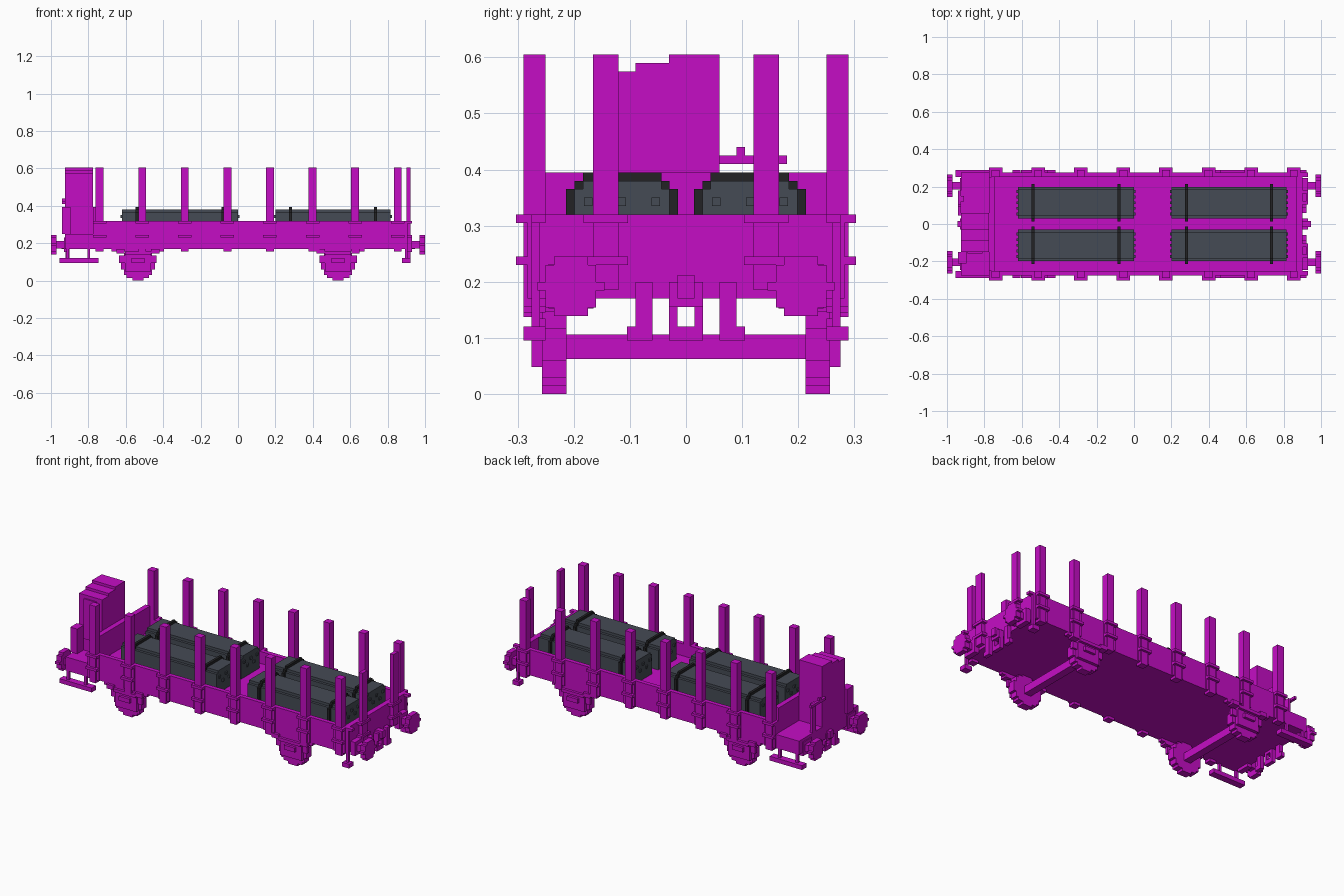
import bpy, bmesh, math
from mathutils import Matrix, Vector

if "Cube" in bpy.data.objects:
    bpy.data.objects.remove(bpy.data.objects["Cube"], do_unlink=True)

# Shared dimensions
UNIT = 0.015
THIN, THICK = UNIT / 2, UNIT * 2
FRAME, DECK, RAIL, WALL, TOP = 0.17, 0.25, 0.32, 0.395, 0.605
STEP, BRACKET = 0.095, 0.23
INNER, SIDE, OUTER, RIM = 0.25, 0.275, 0.29, 0.303
TAIL, CAB, NOSE = -0.925, -0.775, 0.9
GAUGE, AXLE, WHEEL = 0.235, 0.535, 0.088
BUFFER, BUFFER_HEIGHT = 0.205, 0.192


def material(name, red, green, blue):
    mat = bpy.data.materials.new(name)
    mat.use_nodes = True
    mat.diffuse_color = (red, green, blue, 1)
    shader = mat.node_tree.nodes["Principled BSDF"]
    shader.inputs["Base Color"].default_value = mat.diffuse_color
    return mat


MAGENTA = material("magenta paint", 0.56, 0.004, 0.56)
STEEL = material("slate steel", 0.06, 0.07, 0.09)
STRAP = material("black strap", 0.016, 0.016, 0.018)


def about(centre, half):
    return centre - half, centre + half


def up(start, length):
    return start, start + length


def flip(span):
    return -span[1], -span[0]


def block(name, x, y, z, mat=MAGENTA):
    """Box object filling the three spans."""
    spans = (x, y, z)
    centre = Vector([(low + high) / 2 for low, high in spans])
    size = Vector([high - low for low, high in spans])
    bm = bmesh.new()
    bmesh.ops.create_cube(bm, size=1, matrix=Matrix.Translation(centre) @ Matrix.Diagonal((*size, 1)))
    mesh = bpy.data.meshes.new(name)
    bm.to_mesh(mesh)
    bm.free()
    mesh.materials.append(mat)
    bpy.context.collection.objects.link(bpy.data.objects.new(name, mesh))


def pair(name, x, y, z, mat=MAGENTA):
    """The same box on the left and right sides."""
    block("left_" + name, x, y, z, mat)
    block("right_" + name, x, flip(y), z, mat)


def at_ends(build, name, x, y, z):
    """The same part at the front and rear ends."""
    build("front_" + name, x, y, z)
    build("rear_" + name, flip(x), y, z)


def disc_rows(radius, height):
    """Rows of a blocky disc: half width and height span."""
    count = round(2 * radius / UNIT)
    thickness = 2 * radius / count
    for row in range(count):
        low = row * thickness - radius
        chord = math.sqrt(radius ** 2 - (low + thickness / 2) ** 2)
        yield max(1, round(chord / UNIT)) * UNIT, up(height + low, thickness)


# Body: floor, side boards and end boards
block("floor", (TAIL, NOSE), about(0, SIDE), (FRAME, DECK))
pair("side_board", (CAB, NOSE), (INNER, SIDE), (FRAME, RAIL))
block("front_end_board", (NOSE - THICK, NOSE), about(0, INNER), (FRAME, RAIL))
block("rear_end_board", up(CAB, THICK), about(0, INNER), (DECK, WALL))

# Side stakes with brackets
for index in range(8):
    centre = 0.2277 * (index - 3.5) + 0.057
    tag = f"_{index + 1}"
    pair("side_stake" + tag, about(centre, 0.021), (INNER, OUTER), (FRAME - UNIT, TOP))
    pair("stake_plate" + tag, about(centre, 0.036), (INNER, OUTER - THIN), (FRAME, RAIL))
    for label, height in (("upper", RAIL - UNIT), ("lower", BRACKET)):
        pair(label + "_bracket" + tag, about(centre, 0.036), (SIDE, RIM), up(height, UNIT))

# End stakes with brackets
END_STAKE = 0.143
pair("end_stake", up(NOSE, UNIT + THIN), about(END_STAKE, 0.023), (FRAME + UNIT, TOP))
for label, height in (("upper", RAIL - UNIT), ("lower", BRACKET)):
    pair(label + "_end_bracket", up(NOSE, THICK), about(END_STAKE, 0.04), up(height, UNIT))

# Brake cabin with roof stepping down to one side
cabin_edges = (0.06, -0.03, -0.09, -0.15)
for drop, (high, low) in enumerate(zip(cabin_edges, cabin_edges[1:])):
    block(f"cabin_section_{drop + 1}", (TAIL, CAB), (low, high), (DECK, TOP - drop * UNIT))
cabin_side = cabin_edges[-1]
block("cabin_side_box", (TAIL - UNIT, TAIL + THICK), up(cabin_side, -0.06)[::-1], (DECK, WALL))
block("cabin_door_panel", about((TAIL + CAB) / 2, 0.04), up(cabin_side - THIN, THIN), (RAIL, TOP - 0.05))

# Brake handle behind the cabin
lever = (TAIL - UNIT, TAIL)
block("brake_lever", lever, (cabin_edges[0] - UNIT, 0.18), up(0.41, UNIT))
block("brake_grip", lever, up(0.09, UNIT), up(0.41, THICK))
block("brake_column", up(TAIL, UNIT), about(0.135, UNIT), (DECK, 0.42))

# Steps hung below the corners
pair("platform_step", (TAIL - THICK, CAB + THICK), (INNER, OUTER), (STEP, 0.12))
for label, place in (("rear", TAIL + THIN), ("front", CAB - THICK)):
    pair(label + "_step_hanger", up(place, UNIT), (SIDE - UNIT, SIDE), (STEP, DECK))
pair("corner_step", about(NOSE, 0.022), (INNER, OUTER), (STEP, 0.12))
pair("corner_step_hanger", up(NOSE - THIN, UNIT), (SIDE - UNIT, SIDE), (STEP, RAIL))
pair("corner_cap", up(NOSE, THICK), (INNER, SIDE), (RAIL - UNIT, RAIL))

# Buffers
for row, (half, height) in enumerate(disc_rows(0.053, BUFFER_HEIGHT)):
    at_ends(pair, f"buffer_head_{row + 1}", (0.97, 1), about(BUFFER, half), height)
at_ends(pair, "buffer_shank", (NOSE, 0.98), about(BUFFER, 0.02), about(BUFFER_HEIGHT, 0.02))
at_ends(pair, "buffer_base", up(NOSE, THICK), about(BUFFER, 0.04), about(BUFFER_HEIGHT, 0.04))

# Brake hoses and couplings
hang = up(NOSE, UNIT + THIN)
at_ends(pair, "brake_hose", hang, (0.06, 0.09), (STEP, 0.2))
at_ends(pair, "hose_foot", hang, (0.06, 0.105), (STEP, 0.12))
at_ends(block, "coupling_plate", up(NOSE, THICK), about(0, THICK), (FRAME - UNIT, 0.2))
at_ends(block, "coupling_hook", up(NOSE, 0.045), about(0, UNIT), (FRAME, 0.212))
at_ends(pair, "coupling_link", hang, (UNIT, THICK), (STEP, FRAME))
at_ends(block, "coupling_bar", hang, about(0, THICK), (STEP, 0.12))

# Wheels, axles, axle guards and leaf springs
for row, (half, height) in enumerate(disc_rows(WHEEL, WHEEL)):
    at_ends(pair, f"wheel_{row + 1}", about(AXLE, half), about(GAUGE, 0.022), height)
at_ends(block, "axle", about(AXLE, 0.022), about(0, GAUGE), about(WHEEL - UNIT / 4, 0.022))
at_ends(pair, "axle_guard", about(AXLE, 0.07), (INNER, SIDE), (0.048, FRAME))
at_ends(pair, "guard_wing", about(AXLE, 0.1), (INNER, SIDE - THIN), (STEP, 0.135))
at_ends(pair, "axle_box", about(AXLE, 0.035), (INNER, OUTER), (STEP, 0.12))
at_ends(pair, "leaf_spring", about(AXLE, 0.07), (INNER, OUTER), (0.137, FRAME - UNIT))
at_ends(pair, "spring_leaf", about(AXLE, 0.14), (INNER, SIDE), up(FRAME - UNIT, UNIT))
for label, shift in (("inner", -0.093), ("outer", 0.093)):
    at_ends(pair, label + "_spring_shoe", about(AXLE + shift, 0.022), (INNER, OUTER), (0.145, FRAME))

# Stacks of steel bars, each held by two straps
STACK, HALF_STACK, SHOULDER = 0.114, 0.085, 0.365
for label, start, end in (("rear", -0.62, 0), ("front", 0.2, 0.815)):
    pair(label + "_bars", (start, end), about(STACK, HALF_STACK), (DECK, SHOULDER), STEEL)
    pair(label + "_top_bars", (start, end), about(STACK, HALF_STACK - UNIT), up(SHOULDER, UNIT), STEEL)
    for bar in range(5):
        across = STACK + (bar - 2) * THICK
        height = SHOULDER - THICK - (bar % 2) * THICK
        pair(f"{label}_long_bar_{bar + 1}", (start - THIN, end + THIN), about(across, THIN), up(height, UNIT), STEEL)
    for strap, place in (("first", start + 0.08), ("second", end - 0.08)):
        name = f"{label}_{strap}_strap"
        span = about(place, THIN)
        pair(name, span, about(STACK, HALF_STACK + UNIT), (DECK, SHOULDER), STRAP)
        pair(name + "_shoulder", span, about(STACK, HALF_STACK), up(SHOULDER, UNIT), STRAP)
        pair(name + "_top", span, about(STACK, HALF_STACK - UNIT), (SHOULDER, WALL), STRAP)
